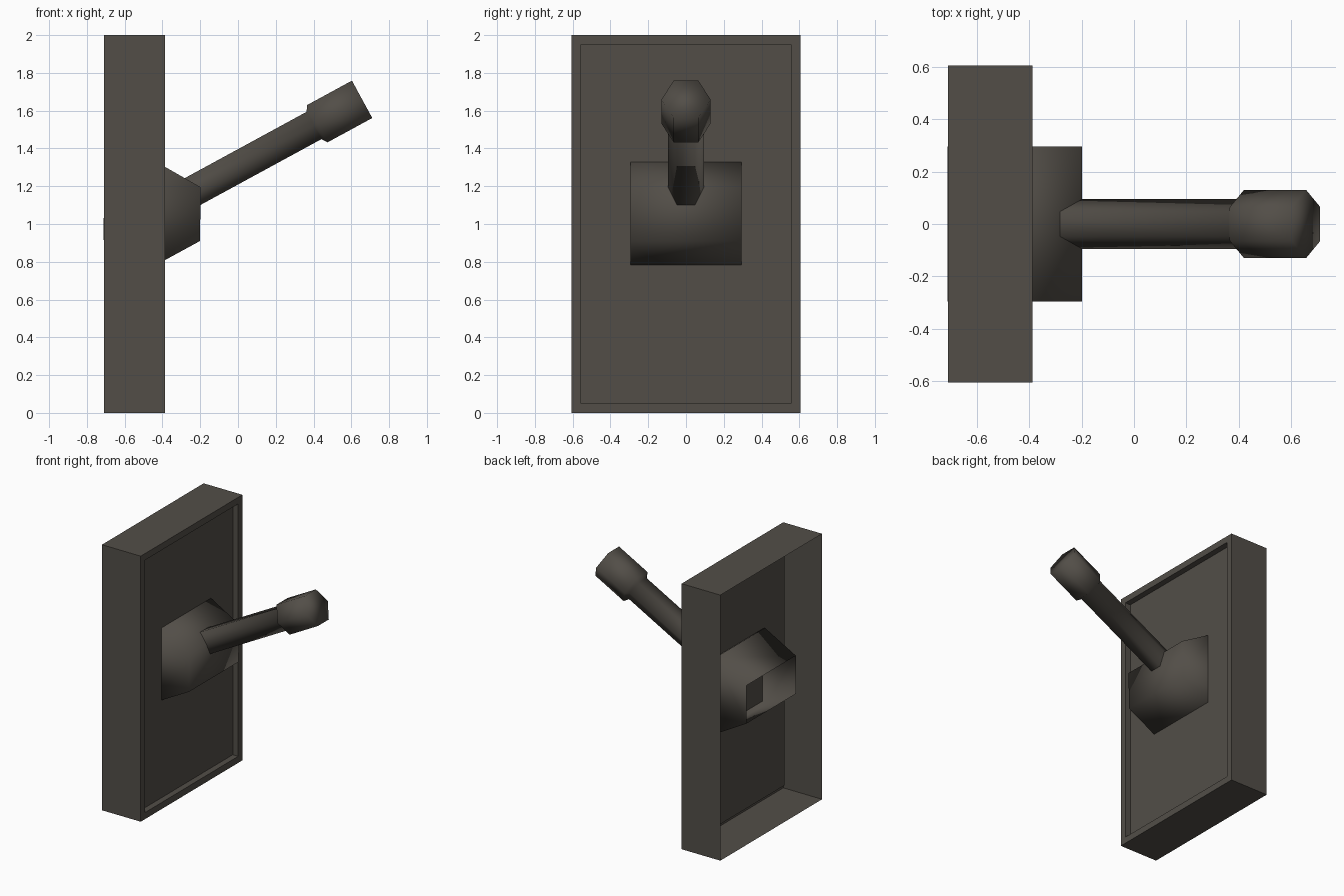
import bpy, bmesh, math
from mathutils import Vector, Matrix

if "Cube" in bpy.data.objects:
    bpy.data.objects.remove(bpy.data.objects["Cube"])

mat = bpy.data.materials.new("dark warm grey")
mat.diffuse_color = (0.085, 0.076, 0.064, 1)
mat.use_nodes = True
mat.node_tree.nodes["Principled BSDF"].inputs["Base Color"].default_value = mat.diffuse_color


def finish(bm, name, smooth):
    mesh = bpy.data.meshes.new(name)
    for f in bm.faces:
        f.smooth = smooth
    bm.to_mesh(mesh)
    bm.free()
    mesh.materials.append(mat)
    ob = bpy.data.objects.new(name, mesh)
    bpy.context.collection.objects.link(ob)
    return ob


def loft(bm, rings, cap_start, cap_end):
    """Skin a list of point rings, with optional end caps."""
    rows = [[bm.verts.new(p) for p in ring] for ring in rings]
    n = len(rows[0])
    for a, b in zip(rows, rows[1:]):
        for i in range(n):
            j = (i + 1) % n
            bm.faces.new((a[i], a[j], b[j], b[i]))
    if cap_start:
        bm.faces.new(rows[0][::-1])
    if cap_end:
        bm.faces.new(rows[-1])


# Wall plate: thin shell, open at the back, with a recessed front panel
X0, X1 = -0.71, -0.387
bm = bmesh.new()
bmesh.ops.create_cube(bm, size=1, matrix=Matrix.Translation(((X0 + X1) / 2, 0, 1))
                      @ Matrix.Diagonal((X1 - X0, 1.21, 2, 1)))
bm.normal_update()
back = [f for f in bm.faces if f.normal.x < -0.5]
front = [f for f in bm.faces if f.normal.x > 0.5]
bmesh.ops.delete(bm, geom=back, context='FACES_ONLY')
bmesh.ops.inset_region(bm, faces=front, thickness=0.07)
panel = bmesh.ops.extrude_discrete_faces(bm, faces=front)["faces"]
bmesh.ops.translate(bm, verts=list({v for f in panel for v in f.verts}),
                    vec=(-0.045, 0, 0))
finish(bm, "wall_plate", False)

# Hexagonal pivot block lying across the plate, open on its rear side
pivot = Vector((-0.455, 0, 1.055))
bm = bmesh.new()
tilt = math.radians(0.6)
rings = []
for y in (0.295, -0.295):
    rings.append([pivot + Vector((0.295 * math.sin(a + tilt), y, 0.285 * math.cos(a + tilt)))
                  for a in (-i * math.pi / 3 for i in range(6))])
loft(bm, rings, True, True)
bmesh.ops.recalc_face_normals(bm, faces=bm.faces)
rear = [f for f in bm.faces if f.normal.x < -0.95]
bmesh.ops.delete(bm, geom=rear, context='FACES_ONLY')
finish(bm, "pivot_block", True)

# Six-sided lever with a thicker knob, rising from the pivot
tip = Vector((0.657, 0, 1.66))
axis = (tip - pivot).normalized()
side = Vector((0, 1, 0))
up = axis.cross(side)
length = (tip - pivot).length
bm = bmesh.new()
rings = []
for s, r in ((0, 0.095), (length - 0.29, 0.095), (length - 0.27, 0.13), (length, 0.13)):
    rings.append([pivot + axis * s + (side * math.cos(a) + up * math.sin(a)) * r
                  for a in (i * math.pi / 3 for i in range(6))])
loft(bm, rings, False, True)
bmesh.ops.recalc_face_normals(bm, faces=bm.faces)
finish(bm, "lever", True)
